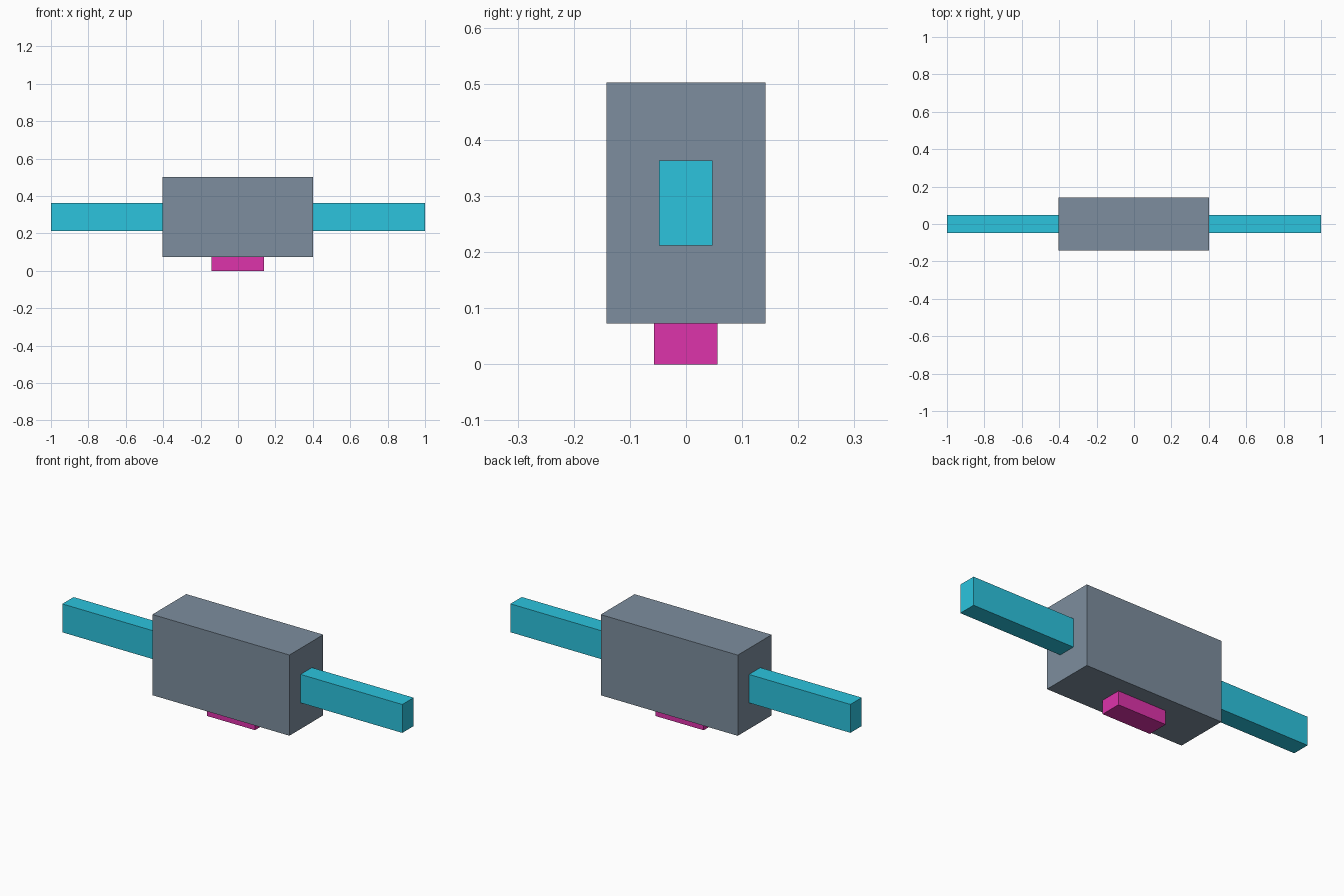
import bpy

if "Cube" in bpy.data.objects:
    bpy.data.objects.remove(bpy.data.objects["Cube"])


def material(name, rgb):
    mat = bpy.data.materials.new(name)
    mat.diffuse_color = (*rgb, 1)
    mat.use_nodes = True
    mat.node_tree.nodes["Principled BSDF"].inputs["Base Color"].default_value = mat.diffuse_color
    return mat


def box(name, low, high, mat):
    """Axis-aligned box between two corners."""
    centre = [(a + b) / 2 for a, b in zip(low, high)]
    bpy.ops.mesh.primitive_cube_add(size=1, location=centre)
    obj = bpy.context.object
    obj.name = name
    obj.scale = [b - a for a, b in zip(low, high)]
    bpy.ops.object.transform_apply(location=False, rotation=False, scale=True)
    obj.data.materials.append(mat)
    return obj


slate = material("slate", (0.205, 0.270, 0.342))
cyan = material("cyan", (0.025, 0.552, 0.730))
magenta = material("magenta", (0.730, 0.033, 0.407))

# Main block
box("body", (-0.404, -0.142, 0.073), (0.402, 0.142, 0.502), slate)

# Foot under the block
box("foot", (-0.143, -0.057, 0), (0.14, 0.056, 0.073), magenta)

# Arms sticking out of both ends
box("left_arm", (-1, -0.048, 0.212), (-0.404, 0.047, 0.363), cyan)
box("right_arm", (0.402, -0.048, 0.212), (1, 0.047, 0.363), cyan)
